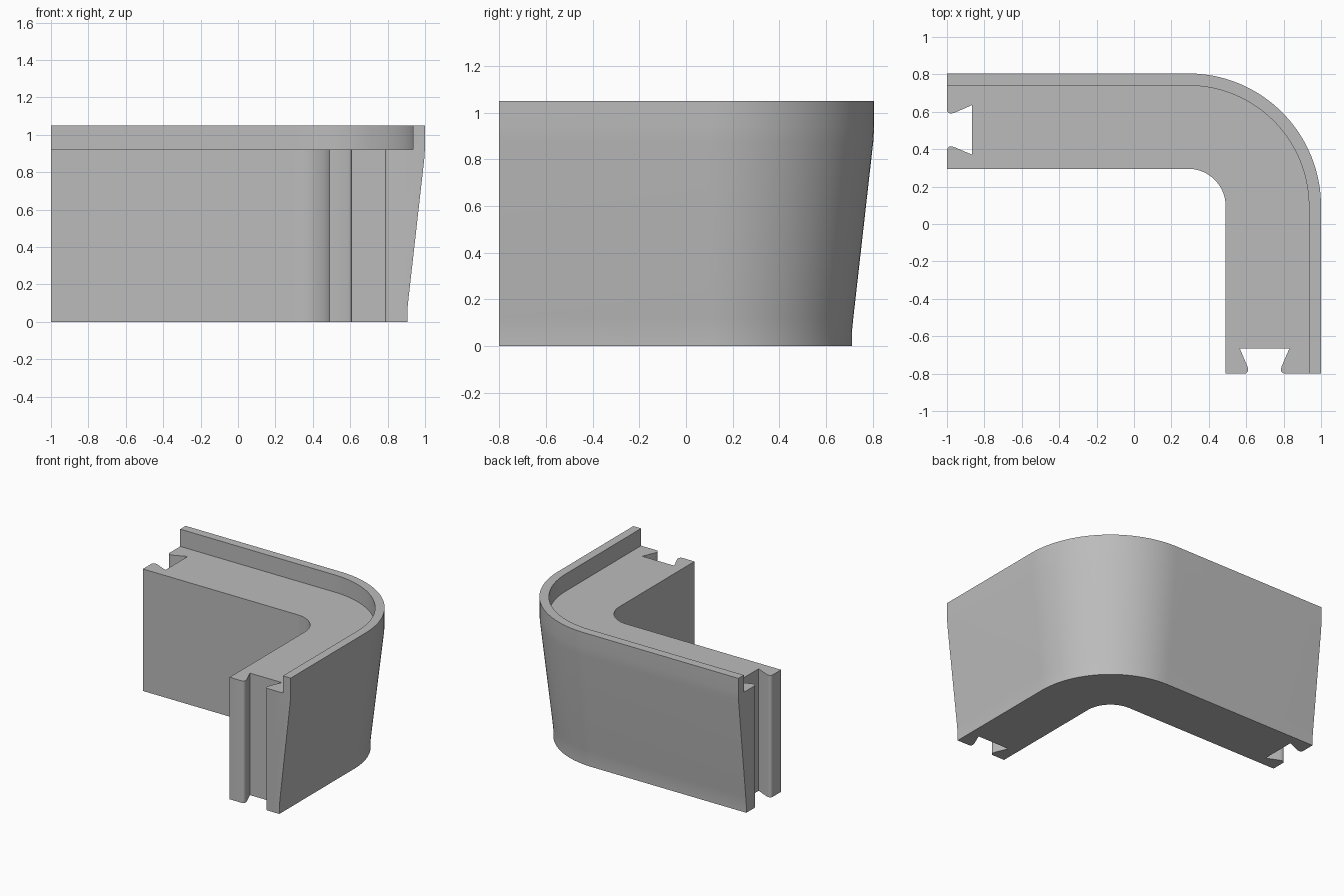
import bpy
import bmesh
from math import cos, sin, pi, radians
from mathutils import Vector

if "Cube" in bpy.data.objects:
    bpy.data.objects.remove(bpy.data.objects["Cube"])

grey = bpy.data.materials.new("plain grey")
grey.use_nodes = True
grey.diffuse_color = (0.5, 0.5, 0.5, 1)
grey.node_tree.nodes["Principled BSDF"].inputs["Base Color"].default_value = grey.diffuse_color

CENTRE = Vector((0.29, 0.095, 0))   # centre of the corner bend
LEFT_END, FRONT_END = -1.0, -0.8
STEPS = 32


def add_object(name, bm):
    bmesh.ops.recalc_face_normals(bm, faces=bm.faces)
    mesh = bpy.data.meshes.new(name)
    bm.to_mesh(mesh)
    bm.free()
    mesh.materials.append(grey)
    obj = bpy.data.objects.new(name, mesh)
    bpy.context.collection.objects.link(obj)
    return obj


def loft(name, rings):
    """Skin a row of closed cross-sections and cap both ends."""
    bm = bmesh.new()
    rows = [[bm.verts.new(p) for p in ring] for ring in rings]
    count = len(rows[0])
    for a, b in zip(rows, rows[1:]):
        for i in range(count):
            j = (i + 1) % count
            bm.faces.new((a[i], a[j], b[j], b[i]))
    bm.faces.new(rows[0])
    bm.faces.new(rows[-1])
    return add_object(name, bm)


# Wall section as (distance from bend centre, height): ledge, rim, tapered outside
section = [(0.2, 0), (0.2, 0.92), (0.645, 0.92), (0.645, 1.05), (0.71, 1.05),
           (0.71, 0.94), (0.707, 0.88), (0.621, 0.12), (0.615, 0.06), (0.615, 0)]

# Stations: straight left arm, bend, straight front arm
stations = [(Vector((LEFT_END, CENTRE.y, 0)), pi / 2)]
stations += [(CENTRE, pi / 2 * (1 - i / STEPS)) for i in range(STEPS + 1)]
stations += [(Vector((CENTRE.x, FRONT_END, 0)), 0)]
corner = loft("corner_block", [
    [base + Vector((r * cos(a), r * sin(a), z)) for r, z in section]
    for base, a in stations])

# Dovetail slot half outline as (half width, depth), with rounded lips
half = [(0.105, -0.05), (0.105, 0), (0.096, 0.004), (0.089, 0.013),
        (0.088, 0.025), (0.092, 0.04), (0.133, 0.135)]
outline = half + [(-w, d) for w, d in reversed(half)]
SLOT_R = 0.408


def cut_slot(place):
    cutter = loft("slot_cutter", [[place(w, d, z) for w, d in outline] for z in (-0.1, 1.2)])
    cutter.hide_render = True
    mod = corner.modifiers.new("slot", 'BOOLEAN')
    mod.operation = 'DIFFERENCE'
    mod.solver = 'EXACT'
    mod.object = cutter
    bpy.ops.object.modifier_apply(modifier=mod.name)
    bpy.data.objects.remove(cutter)


bpy.context.view_layer.objects.active = corner
corner.select_set(True)
cut_slot(lambda w, d, z: (LEFT_END + d, CENTRE.y + SLOT_R + w, z))
cut_slot(lambda w, d, z: (CENTRE.x + SLOT_R + w, FRONT_END + d, z))

bpy.ops.object.shade_smooth_by_angle(angle=radians(35))
